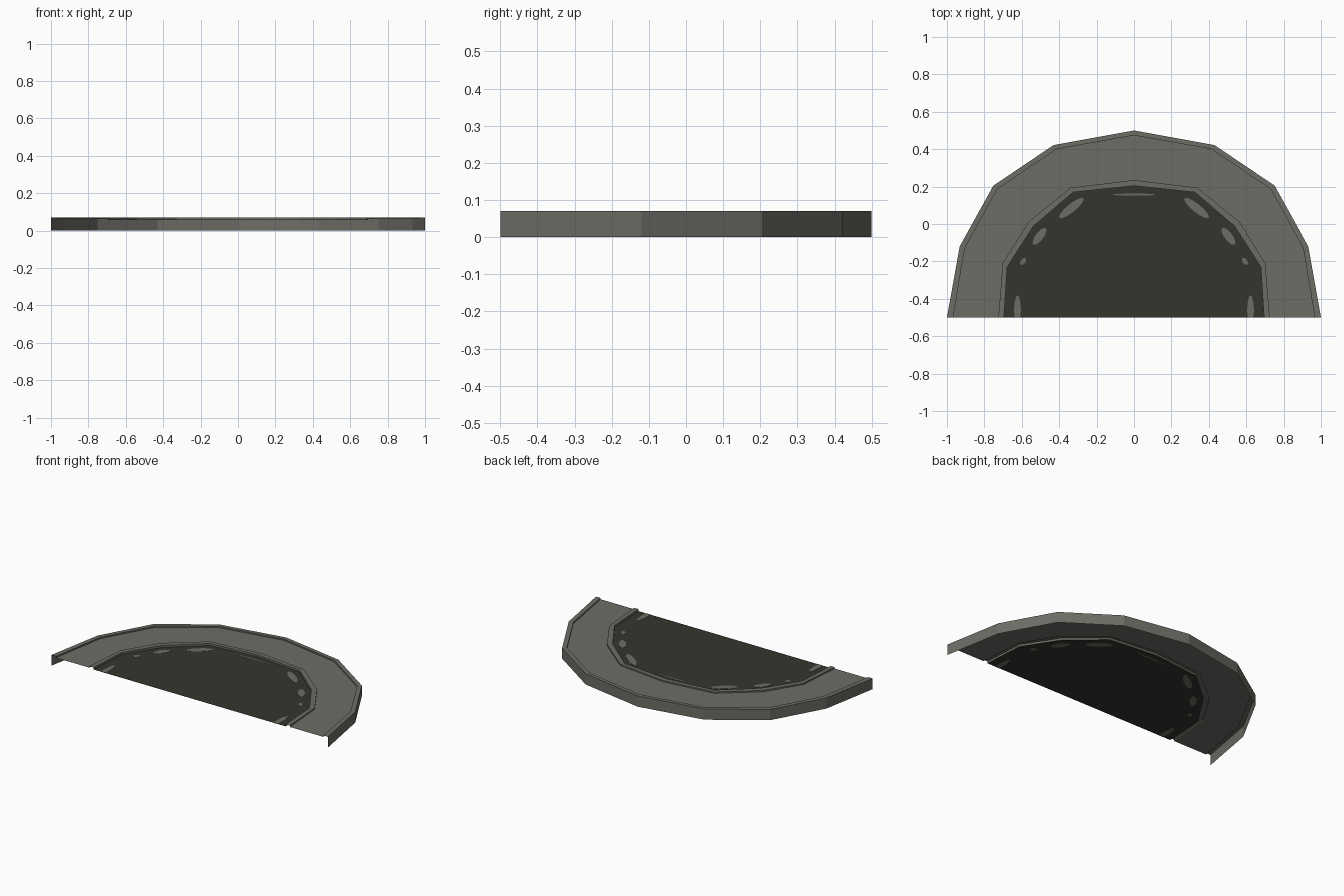
import bpy, math

if "Cube" in bpy.data.objects:
    bpy.data.objects.remove(bpy.data.objects["Cube"])


def material(name, rgb):
    m = bpy.data.materials.new(name)
    m.diffuse_color = (*rgb, 1)
    m.use_nodes = True
    m.node_tree.nodes["Principled BSDF"].inputs["Base Color"].default_value = m.diffuse_color
    return m


stone = material("grey stone", (0.155, 0.150, 0.130))
dark = material("dark floor", (0.036, 0.034, 0.026))


def add_object(name, verts, faces, mat):
    me = bpy.data.meshes.new(name)
    me.from_pydata(verts, [], faces)
    me.materials.append(mat)
    ob = bpy.data.objects.new(name, me)
    bpy.context.collection.objects.link(ob)
    return ob


def mirrored(half):
    # right half, front to back, continued down the left side
    return half + [(-x, y) for x, y in half[-2::-1]]


def sweep(name, rows, mat):
    # strips between successive (outline, height) rows
    n = len(rows[0][0])
    verts = [(x, y, z) for line, z in rows for x, y in line]
    faces = [(r*n + i, r*n + i + 1, (r+1)*n + i + 1, (r+1)*n + i)
             for r in range(len(rows) - 1) for i in range(n - 1)]
    return add_object(name, verts, faces, mat)


outer = mirrored([(1, -.5), (.932, -.12), (.752, .205), (.43, .422), (0, .5)])
outer_in = mirrored([(.967, -.5), (.905, -.13), (.73, .187), (.415, .4), (0, .474)])
lip_out = mirrored([(.725, -.5), (.702, -.21), (.565, .01), (.34, .194), (0, .235)])
lip_in = mirrored([(.695, -.5), (.678, -.23), (.538, -.012), (.325, .17), (0, .204)])

TOP, DECK, FLOOR = 0.07, 0.061, 0.057

# outer wall, raised rim, walkway and raised inner lip
sweep("half_ring_step", [(outer, 0), (outer, TOP), (outer_in, TOP), (outer_in, DECK),
                         (lip_out, DECK), (lip_out, TOP), (lip_in, TOP),
                         (lip_in, FLOOR)], stone)

# dark centre floor
add_object("centre_floor", [(x, y, FLOOR) for x, y in lip_in],
           [tuple(range(len(lip_in)))], dark)


# stone patches showing through the floor edge
def patch(name, cx, cy, a, b, deg, side=1, n=16):
    t = math.radians(deg)
    pts = []
    for k in range(n):
        u = 2 * math.pi * k / n
        x, y = a * math.cos(u), b * math.sin(u)
        px = cx + x * math.cos(t) - y * math.sin(t)
        py = cy + x * math.sin(t) + y * math.cos(t)
        pts.append((side * px, max(py, -.5)))
    if side < 0:
        pts.reverse()
    verts = [(x, y, FLOOR + d) for d in (-.001, .0015) for x, y in pts]
    faces = [tuple(range(n))[::-1], tuple(range(n, 2 * n))]
    faces += [(i, (i+1) % n, (i+1) % n + n, i + n) for i in range(n)]
    add_object(name, verts, faces, stone)


for side, label in ((1, "right"), (-1, "left")):
    patch("front_patch_" + label, .623, -.46, .078, .018, 90, side)
    patch("small_patch_" + label, .593, -.2, .021, .013, 125, side)
    patch("side_patch_" + label, .505, -.066, .055, .021, 127, side)
    patch("corner_patch_" + label, .335, .085, .083, .022, 141, side)
patch("back_patch", 0, .157, .115, .006, 0)
